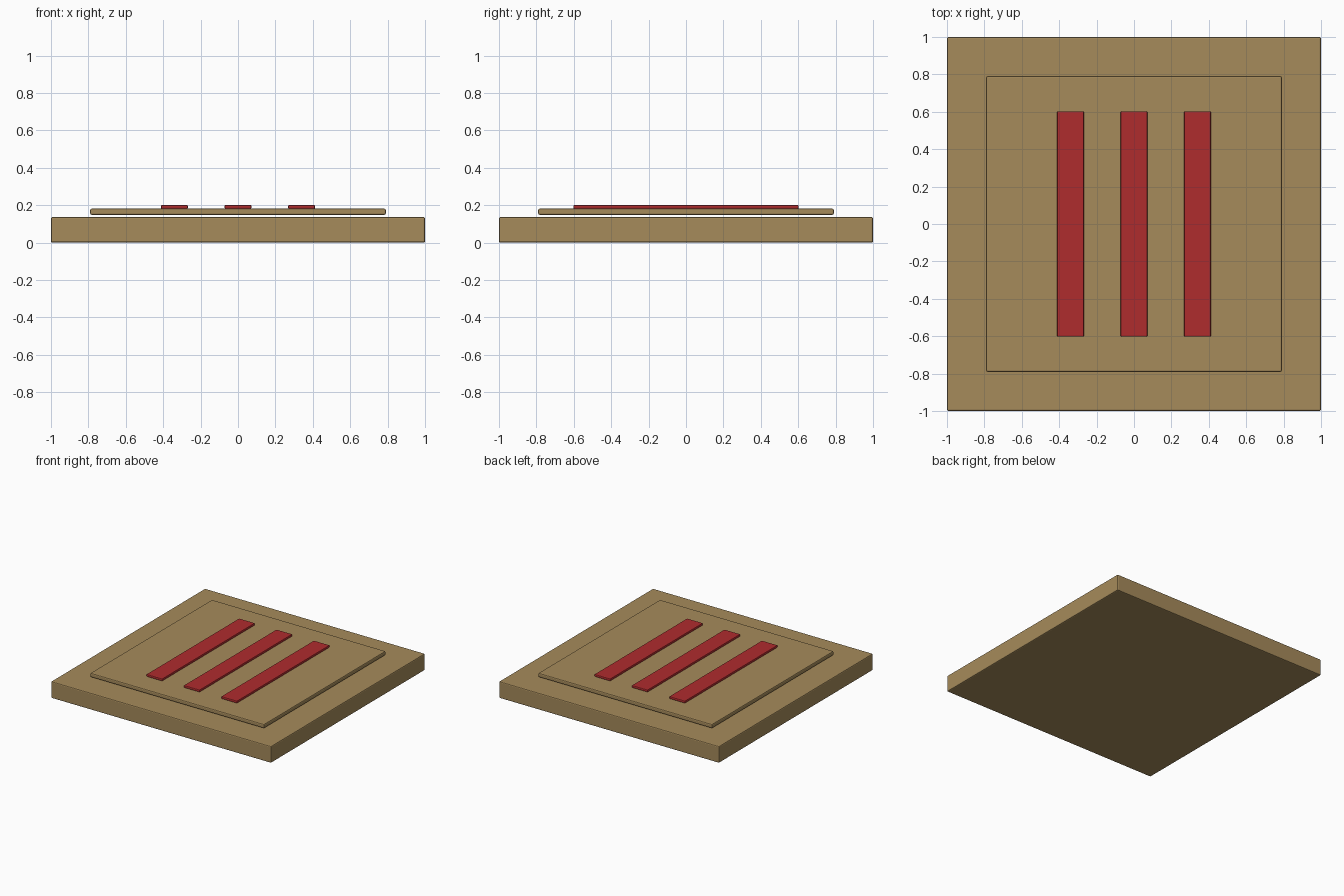
import bpy

if "Cube" in bpy.data.objects:
    bpy.data.objects.remove(bpy.data.objects["Cube"])


def material(name, color):
    m = bpy.data.materials.new(name)
    m.diffuse_color = (*color, 1.0)
    m.use_nodes = True
    m.node_tree.nodes["Principled BSDF"].inputs["Base Color"].default_value = m.diffuse_color
    return m


tan = material("tan", (0.38, 0.257, 0.104))
red = material("red", (0.43, 0.025, 0.027))


def slab(name, x, half_x, half_y, z0, z1, bevel, mat):
    """Box with softly bevelled edges, centred on y = 0."""
    bpy.ops.mesh.primitive_cube_add(size=2, location=(x, 0, (z0 + z1) / 2))
    ob = bpy.context.object
    ob.name = name
    ob.scale = (half_x, half_y, (z1 - z0) / 2)
    bpy.ops.object.transform_apply(location=False, rotation=False, scale=True)
    ob.data.materials.append(mat)
    mod = ob.modifiers.new("soft_edges", 'BEVEL')
    mod.width = bevel
    mod.segments = 2
    return ob


# Thick base plate
slab("base_plate", 0, 1.0, 1.0, 0.0, 0.137, 0.008, tan)

# Thin raised panel, floating just above the base
slab("raised_panel", 0, 0.79, 0.79, 0.148, 0.182, 0.008, tan)

# Three red bars on the panel
for name, x in (("left_bar", -0.34), ("middle_bar", 0.0), ("right_bar", 0.34)):
    slab(name, x, 0.072, 0.602, 0.181, 0.201, 0.006, red)
